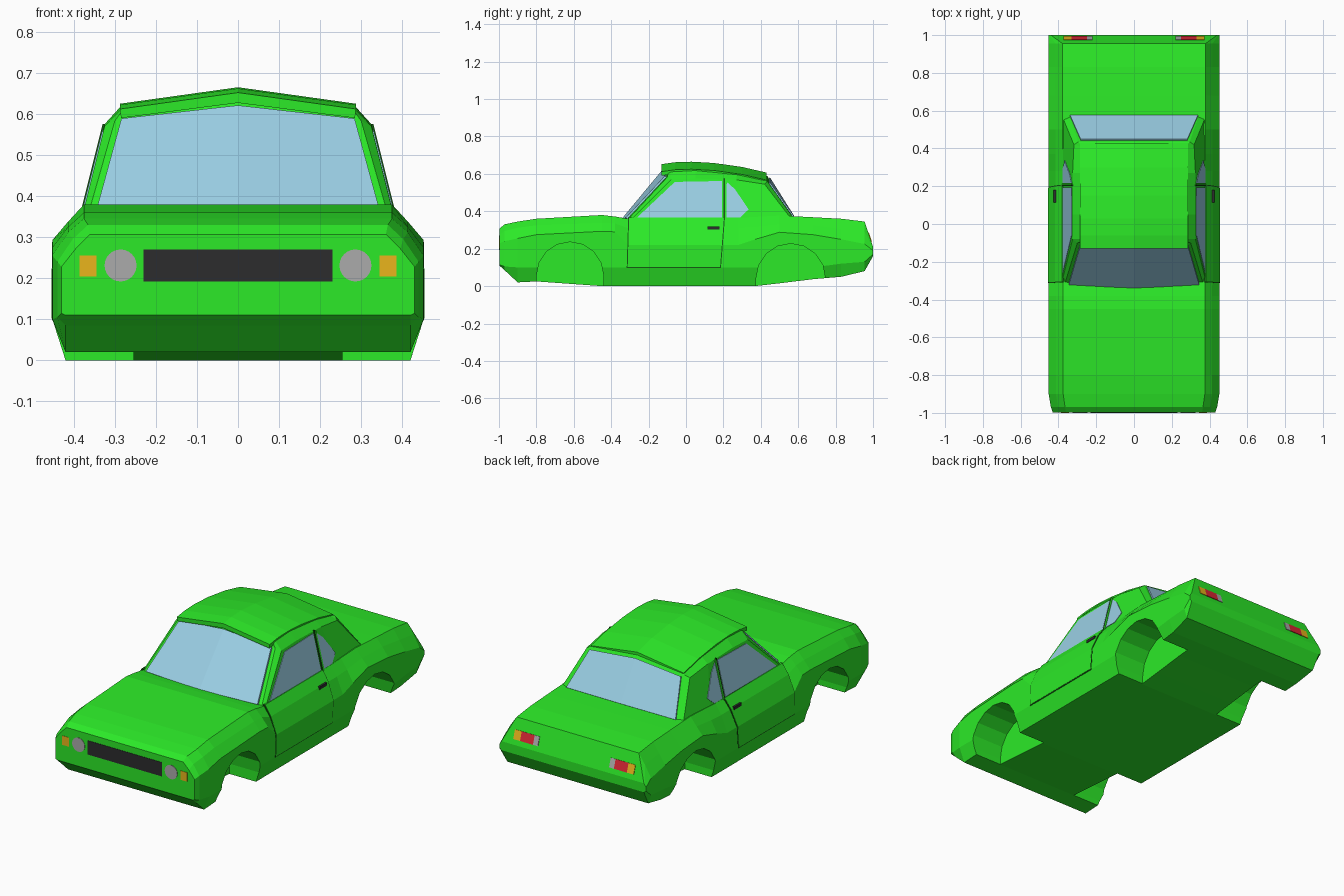
import bpy, bmesh, math

if "Cube" in bpy.data.objects:
    bpy.data.objects.remove(bpy.data.objects["Cube"])


def material(name, r, g, b):
    m = bpy.data.materials.new(name)
    m.diffuse_color = (r, g, b, 1)
    m.use_nodes = True
    m.node_tree.nodes["Principled BSDF"].inputs["Base Color"].default_value = m.diffuse_color
    return m


GREEN = material("green paint", 0.025, 0.82, 0.021)
SEAM = material("dark green seam", 0.006, 0.10, 0.005)
GLASS = material("glass", 0.325, 0.625, 0.78)
BLACK = material("black trim", 0.025, 0.025, 0.027)
ORANGE = material("orange lens", 0.82, 0.46, 0.012)
RED = material("red lens", 0.70, 0.02, 0.035)
SILVER = material("silver lens", 0.41, 0.41, 0.41)


def finish(name, bm, mat, mirror=False):
    bmesh.ops.recalc_face_normals(bm, faces=bm.faces[:])
    me = bpy.data.meshes.new(name)
    bm.to_mesh(me)
    bm.free()
    ob = bpy.data.objects.new(name, me)
    bpy.context.collection.objects.link(ob)
    if mat:
        me.materials.append(mat)
    if mirror:
        ob.modifiers.new("mirror", 'MIRROR')
    return ob


def loft(name, rings, mat, mirror=False):
    """Skin closed rings of equal length and cap both ends."""
    bm = bmesh.new()
    vs = [[bm.verts.new(p) for p in r] for r in rings]
    n = len(vs[0])
    for a, b in zip(vs, vs[1:]):
        for i in range(n):
            j = (i + 1) % n
            bm.faces.new((a[i], a[j], b[j], b[i]))
    bm.faces.new(vs[0])
    bm.faces.new(vs[-1])
    return finish(name, bm, mat, mirror)


def both(half):
    """Complete a half ring across x = 0."""
    return half + [(-x, y, z) for x, y, z in reversed(half) if x > 0]


def panel(name, pts, mat, offset, mirror=True):
    """Thin plate: polygon plus the same polygon pushed along offset."""
    out = [tuple(a + b for a, b in zip(p, offset)) for p in pts]
    return loft(name, [pts, out], mat, mirror)


# Lower body: y, bottom half width, bottom z, sill z, waist half width,
# waist z, shoulder z, top half width, top z
stations = [
    (-0.998, .42, .11, .115, .43, .228, .272, .36, .307),
    (-0.97, .42, .085, .105, .44, .24, .295, .365, .33),
    (-0.90, .42, .02, .10, .452, .255, .312, .375, .345),
    (-0.80, .42, .025, .10, .452, .275, .325, .375, .36),
    (-0.45, .42, .0, .10, .452, .293, .338, .375, .38),
    (-0.38, .42, .0, .10, .452, .29, .335, .375, .372),
    (-0.31, .42, .0, .10, .452, .22, .31, .377, .36),
    (0.28, .42, .0, .10, .452, .22, .31, .377, .365),
    (0.37, .42, .0, .10, .452, .25, .315, .377, .37),
    (0.50, .42, .015, .10, .453, .288, .33, .378, .377),
    (0.68, .42, .037, .10, .453, .275, .325, .378, .368),
    (0.83, .425, .05, .12, .453, .25, .305, .378, .36),
    (0.955, .435, .08, .13, .453, .225, .29, .378, .345),
    (1.0, .44, .16, .17, .453, .19, .20, .44, .21),
]
body = loft("body", [both([(wb, y, zb), (w, y, zl), (w, y, zw),
                           ((w + wt) / 2, y, zs), (wt, y, zt)])
                     for y, wb, zb, zl, w, zw, zs, wt, zt in stations], GREEN)

# Wheel wells
for end, yc, zc, r in (("front", -0.62, .057, .179), ("rear", 0.56, .042, .185)):
    arc = [(yc + r * math.cos(math.pi * i / 8), zc + r * math.sin(math.pi * i / 8))
           for i in range(9)]
    arc += [(yc - r, -.1), (yc + r, -.1)]
    for side, s in (("right", 1), ("left", -1)):
        cutter = loft(f"{end}_{side}_well_cutter",
                      [[(s * x, y, z) for y, z in arc] for x in (.255, .6)], None)
        cutter.hide_render = True
        cutter.hide_viewport = True
        mod = body.modifiers.new("wheel well", 'BOOLEAN')
        mod.operation = 'DIFFERENCE'
        mod.solver = 'EXACT'
        mod.object = cutter

# Cabin: rings at the waist, above the windows and under the roof
base = [(0, -.335, .352), (.365, -.312, .355), (.38, -.30, .35), (.38, .05, .35),
        (.38, .33, .35), (.38, .57, .35), (.345, .58, .355), (0, .58, .36)]
mid = [(0, -.115, .618), (.30, -.10, .583), (.325, -.08, .57), (.325, .05, .575),
       (.325, .27, .568), (.318, .42, .545), (.295, .435, .56), (0, .435, .588)]
top = [(0, -.11, .635), (.284, -.095, .605), (.285, -.08, .612), (.285, .05, .619),
       (.285, .27, .597), (.285, .41, .567), (.28, .42, .567), (0, .42, .597)]
loft("cabin", [both(base), both(mid), both(top)], GREEN)

# Roof shell with a small front visor and a shallow ridge
roof = [(-.13, .652), (-.06, .662), (.03, .665), (.15, .658), (.30, .637), (.43, .607)]
loft("roof", [both([(0, y, z - .025), (.285, y, z - .062), (.287, y, z - .04), (0, y, z)])
              for y, z in roof], GREEN)

# Front and rear screens, each in two halves meeting at the centre crease
panel("windscreen", [(0, -.332, .357), (.345, -.313, .36), (.284, -.104, .583),
                     (0, -.118, .615)], GLASS, (0, -.009, .006))
panel("rear_window", [(0, .572, .372), (.338, .570, .372), (.282, .443, .55),
                      (0, .443, .577)], GLASS, (0, .006, .004))


def on_side(yz):
    return [(.38 - .25 * (z - .35), y, z) for y, z in yz]


# Side glass and the pillar between the panes, with the door seam behind it
panel("door_window", on_side([(-.26, .368), (-.06, .557), (.193, .562), (.193, .368)]),
      GLASS, (.003, 0, 0))
panel("quarter_window", on_side([(.216, .368), (.218, .557), (.262, .518), (.335, .41),
                                 (.29, .368)]), GLASS, (.003, 0, 0))
panel("pillar_seam", on_side([(.200, .36), (.200, .575), (.208, .575), (.208, .36)]),
      SEAM, (.006, 0, 0))
panel("centre_pillar", on_side([(.208, .36), (.208, .568), (.217, .568), (.217, .36)]),
      GREEN, (.006, 0, 0))


def door_skin(name, y0, y1, grow, z0, mat):
    """Skin following the flank between two nearly upright edges."""
    profile = [(.40, z0), (.452 + grow, z0), (.452 + grow, .221),
               (.4155 + grow, .312), (.3785 + grow, .367), (.37, .367)]
    loft(name, [[(x, y + (z - .1) * k, z) for x, z in profile]
                for y, k in ((y0, .03), (y1, .08))], mat, True)


# Doors, raised slightly from the flank over a dark seam
door_skin("door_seams", -.317, .187, .001, .097, SEAM)
door_skin("doors", -.312, .182, .0025, .102, GREEN)
panel("door_handles", [(.40, .115, .302), (.40, .18, .302), (.40, .18, .318),
                       (.40, .115, .318)], BLACK, (.025, 0, 0))


def front_plate(name, x0, x1, z0, z1, mat):
    panel(name, [(x0, -.996, z0), (x1, -.996, z0), (x1, -.996, z1), (x0, -.996, z1)],
          mat, (0, -.004, 0), x0 > 0)


# Grille and front lamps
front_plate("grille", -.23, .23, .192, .27, BLACK)
front_plate("front_indicators", .345, .386, .204, .255, ORANGE)
panel("headlamps", [(.286 + .039 * math.cos(a * math.pi / 12), -.996,
                     .231 + .039 * math.sin(a * math.pi / 12)) for a in range(24)],
      SILVER, (0, -.004, 0))

# Tail lamps on the sloping rear panel
for name, x0, x1, mat in (("reversing_lamps", .22, .25, SILVER),
                          ("tail_lamps", .25, .33, RED),
                          ("rear_indicators", .33, .372, ORANGE)):
    lens = [(x, .955 + (.345 - z) / 3, z)
            for x, z in ((x0, .237), (x1, .237), (x1, .285), (x0, .285))]
    panel(name, lens, mat, (0, .003, .001))
